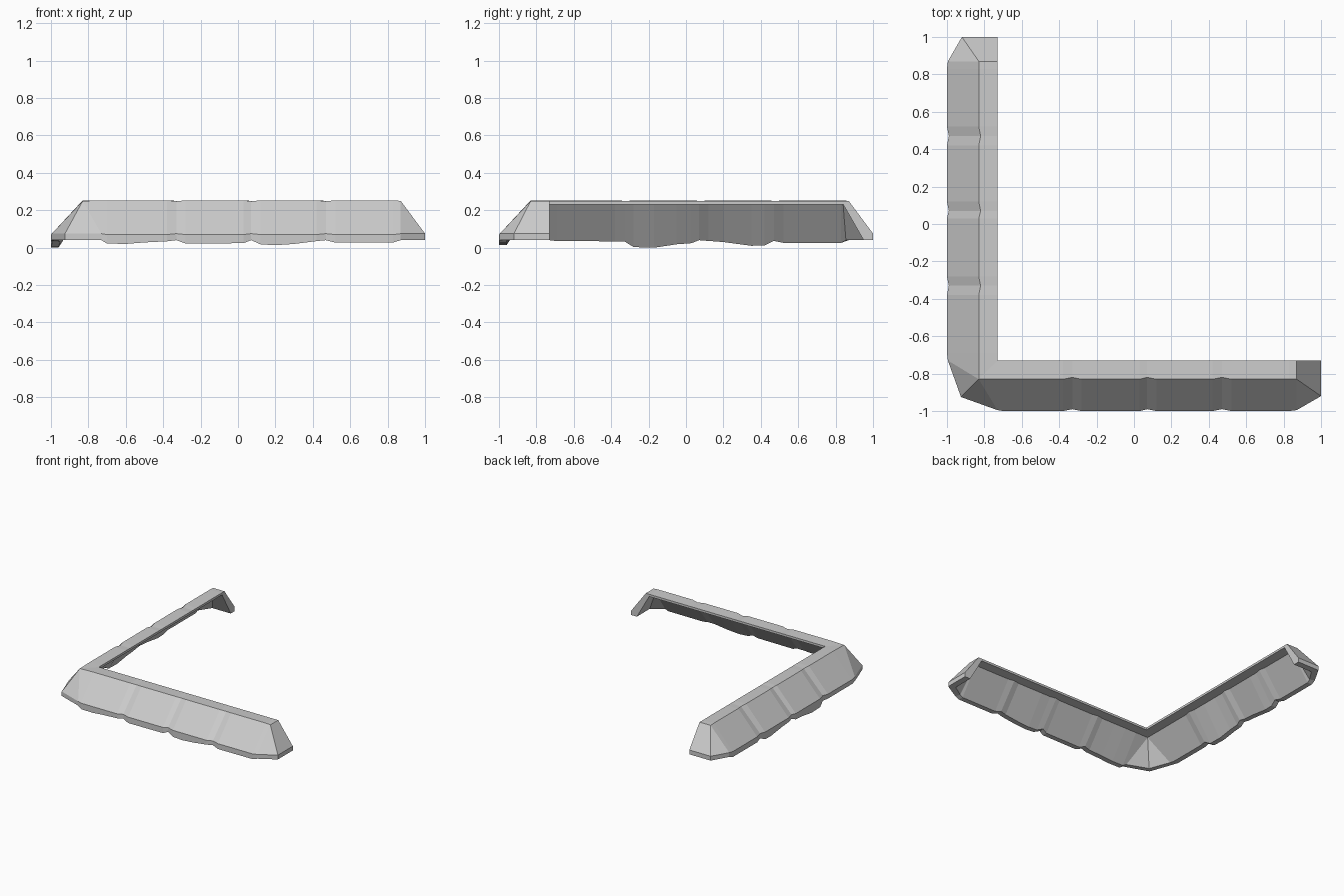
import bpy, bmesh

if "Cube" in bpy.data.objects:
    bpy.data.objects.remove(bpy.data.objects["Cube"])

# (distance along arm, height of ragged bottom edge)
FRONT_EDGE = [(-.70, .022), (-.60, .02), (-.50, .028), (-.38, .034), (-.33, .04), (-.28, .022),
              (.03, .024), (.07, .04), (.12, .018), (.20, .013), (.30, .02), (.42, .035),
              (.47, .04), (.52, .027), (.83, .028)]
SIDE_EDGE = [(-.69, .035), (-.38, .034), (-.33, .034), (-.28, .003), (-.17, 0), (-.05, .018),
             (.03, .024), (.07, .04), (.12, .036), (.20, .03), (.35, .01), (.42, .012),
             (.47, .036), (.52, .026), (.83, .026)]
GROOVES = (-.33, .07, .47)
TOP, UNDER, LIP = .25, .232, .075


def ring(lip, shoulder, top, under, in_shoulder, in_lip, zb=.04, lip_z=LIP, top_z=TOP):
    """Closed section through the shell: outer lip, slope, flat top, then back inside."""
    return [(*lip, zb), (*lip, lip_z), (*shoulder, top_z), (*top, TOP),
            (*under, UNDER), (*in_shoulder, UNDER), (*in_lip, zb)]


def arm_rings(edge):
    inner = (-.73, -.73)
    rings = [
        # mitred outer corner
        ring((-.925, -.925), (-.83, -.83), inner, inner, (-.81, -.81), (-.895, -.895)),
        ring((-.73, -.995), (-.83, -.83), inner, inner, (-.81, -.81), (-.73, -.957))]
    # straight run with shallow grooves between the bays
    for t, zb in edge:
        g = t in GROOVES
        rings.append(ring((t, -.99 if g else -1), (t, -.82 if g else -.83), (t, -.73),
                          (t, -.73), (t, -.80 if g else -.81), (t, -.95 if g else -.96),
                          zb, LIP if g else .07, .248 if g else .253))
    # hipped end
    s, t, u, i = (.87, -.83), (.87, -.73), (.84, -.73), (.84, -.81)
    rings += [ring((.87, -.995), s, t, u, i, (.855, -.957)),
              ring((1, -.92), s, t, u, i, (.95, -.895)),
              ring((1, -.73), t, t, u, u, (.95, -.73))]
    return rings


def add_arm(bm, edge, swap):
    rings = []
    for r in arm_rings(edge):
        rings.append([bm.verts.new((y, x, z) if swap else (x, y, z)) for x, y, z in r])
    for a, b in zip(rings, rings[1:]):
        for k in range(7):
            n = (k + 1) % 7
            bm.faces.new((a[k], b[k], b[n], a[n]))
    bm.faces.new(rings[-1])


# L-shaped ledge shell, two arms mirrored across the diagonal
bm = bmesh.new()
add_arm(bm, FRONT_EDGE, False)
add_arm(bm, SIDE_EDGE, True)
bmesh.ops.remove_doubles(bm, verts=bm.verts, dist=.0005)
bmesh.ops.dissolve_degenerate(bm, edges=bm.edges, dist=.0005)
bmesh.ops.recalc_face_normals(bm, faces=bm.faces)
mesh = bpy.data.meshes.new("corner_ledge")
bm.to_mesh(mesh)
bm.free()
bpy.context.collection.objects.link(bpy.data.objects.new("corner_ledge", mesh))
